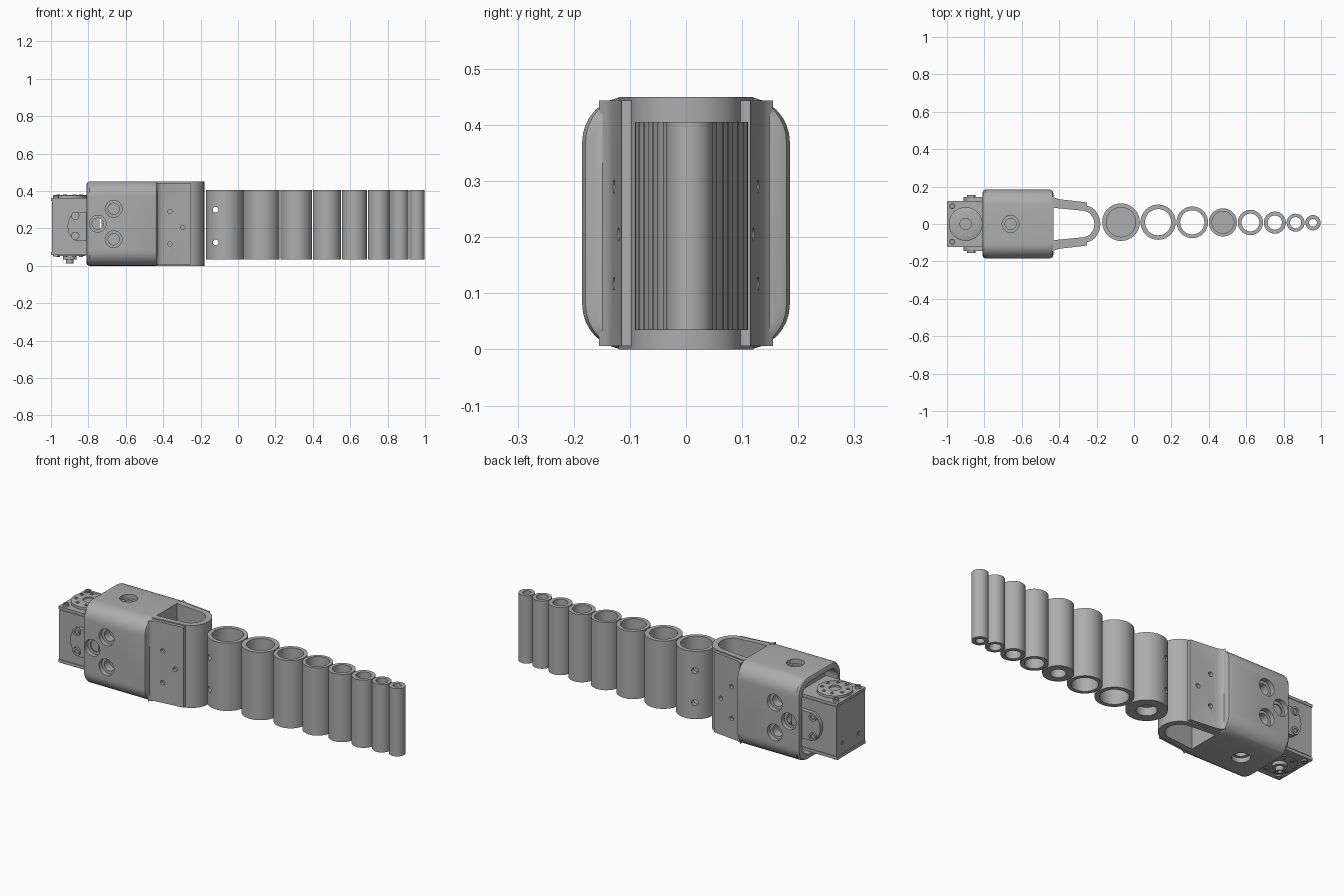
import bpy, bmesh
from math import sin, cos, pi, radians
from mathutils import Matrix, Vector

if "Cube" in bpy.data.objects:
    bpy.data.objects.remove(bpy.data.objects["Cube"])

grey = bpy.data.materials.new("machined grey")
grey.use_nodes = True
COLOUR = (0.42, 0.42, 0.42, 1)
grey.diffuse_color = COLOUR
grey.node_tree.nodes["Principled BSDF"].inputs["Base Color"].default_value = COLOUR


def finish(name, bm):
    bmesh.ops.recalc_face_normals(bm, faces=bm.faces)
    mesh = bpy.data.meshes.new(name)
    bm.to_mesh(mesh)
    bm.free()
    mesh.materials.append(grey)
    ob = bpy.data.objects.new(name, mesh)
    bpy.context.collection.objects.link(ob)
    return ob


def loft(name, rings):
    """Skin a row of matching closed rings and cap both ends."""
    bm = bmesh.new()
    rows = [[bm.verts.new(p) for p in ring] for ring in rings]
    n = len(rows[0])
    for a, b in zip(rows, rows[1:]):
        for i in range(n):
            j = (i + 1) % n
            bm.faces.new((a[i], a[j], b[j], b[i]))
    bm.faces.new(rows[0])
    bm.faces.new(rows[-1])
    return finish(name, bm)


def prism_z(name, pts, z0, z1):
    return loft(name, [[(x, y, z) for x, y in pts] for z in (z0, z1)])


def prism_y(name, pts, y0, y1):
    return loft(name, [[(x, y, z) for x, z in pts] for y in (y0, y1)])


def box(name, x0, x1, y0, y1, z0, z1):
    return prism_z(name, [(x0, y0), (x1, y0), (x1, y1), (x0, y1)], z0, z1)


def turned(name, profile, centre, axis=(0, 0, 1), n=32):
    """Solid of revolution from (radius, height) pairs along an axis."""
    rot = Vector((0, 0, 1)).rotation_difference(Vector(axis)).to_matrix()
    c = Vector(centre)
    return loft(name, [[c + rot @ Vector((r * cos(2 * pi * i / n), r * sin(2 * pi * i / n), h))
                        for i in range(n)] for r, h in profile])


def cut(target, cutters):
    for c in cutters:
        c.hide_render = True
        mod = target.modifiers.new("cut", "BOOLEAN")
        mod.operation, mod.solver, mod.object = "DIFFERENCE", "EXACT", c
        bpy.context.view_layer.objects.active = target
        bpy.ops.object.modifier_apply(modifier=mod.name)
        bpy.data.objects.remove(c)


def section(x, inset_y, inset_z, hy=0.185, hz=0.225, r=0.08):
    """Rounded rectangle across the housing."""
    ring = []
    for k, (sy, sz) in enumerate(((1, 1), (-1, 1), (-1, -1), (1, -1))):
        for i in range(9):
            a = (k + i / 8) * pi / 2
            y = sy * (hy - r) + r * cos(a)
            z = sz * (hz - r) + r * sin(a)
            ring.append((x, y * (1 - inset_y / hy), 0.225 + z * (1 - inset_z / hz)))
    return ring


# Housing: rounded shell, hollow at the motor end
housing = loft("housing", [section(*s) for s in (
    (-0.81, 0.018, 0.012), (-0.806, 0.007, 0.005), (-0.795, 0, 0),
    (-0.45, 0, 0), (-0.437, 0.006, 0), (-0.43, 0.022, 0))])
cutters = [loft("motor_cavity", [section(x, 0.03, 0.03) for x in (-0.9, -0.73)])]

# Stepped bolt holes on both sides, the top and the bottom
bore = ((0.045, 0.02), (0.045, -0.025), (0.03, -0.025), (0.03, -0.07))
for s in (-1, 1):
    for x, z in ((-0.665, 0.305), (-0.75, 0.225), (-0.665, 0.142)):
        cutters.append(turned("bolt_hole", bore, (x, s * 0.185, z), (0, s, 0)))
    cutters.append(turned("bolt_hole", bore, (-0.66, 0, 0.225 + s * 0.225), (0, 0, s)))
cut(housing, cutters)

# U-shaped nose, open from top to bottom
def u_curve(x_root, y_root, x_arc, y_arc, depth):
    arc = [(x_arc + depth * sin(a), y_arc * cos(a)) for a in (pi * i / 24 for i in range(25))]
    return [(x_root, y_root)] + arc + [(x_root, -y_root)]

outer = u_curve(-0.435, 0.12, -0.27, 0.1, 0.09)
inner = u_curve(-0.435, 0.087, -0.28, 0.072, 0.068)
prism_z("nose", outer + inner[::-1], 0, 0.45)

# Side pads with a small fillet against the housing and three pin holes
for s in (-1, 1):
    pad = prism_z("side_pad", [(x, s * y) for x, y in (
        (-0.435, 0.09), (-0.435, 0.155), (-0.425, 0.142), (-0.405, 0.133),
        (-0.25, 0.115), (-0.25, 0.085))], 0.006, 0.444)
    cut(pad, [turned("pin_hole", ((0.012, 0.03), (0.012, -0.03)), (x, s * 0.125, z), (0, s, 0), 16)
              for x, z in ((-0.365, 0.29), (-0.295, 0.205), (-0.365, 0.117))])

# Row of shrinking tubes; two have a thick floor with a blind hole below
Z0, Z1 = 0.035, 0.405
edges = (-0.172, 0.033, 0.225, 0.398, 0.553, 0.692, 0.814, 0.914, 1.0)
walls = (0.022, 0.024, 0.02, 0.017, 0.02, 0.021, 0.018, 0.02)
for i, wall in enumerate(walls):
    r = (edges[i + 1] - edges[i]) / 2 - 0.002
    centre = ((edges[i] + edges[i + 1]) / 2, 0.01 - 0.0005 * i, 0)
    tube = turned("tube_%d" % (i + 1), ((r, Z0), (r, Z1)), centre, n=48)
    q = r - wall
    if i in (0, 3):
        cutters = [turned("bore", ((q, Z0 + 0.07), (q, Z1 + 0.1)), centre, n=48),
                   turned("blind_hole", ((r * 0.5, Z0 - 0.1), (r * 0.5, Z0 + 0.045)), centre)]
    else:
        cutters = [turned("bore", ((q, Z0 - 0.1), (q, Z1 + 0.1)), centre, n=48)]
    if i == 0:
        cutters += [turned("cross_hole", ((0.015, -0.2), (0.015, 0.2)), (-0.12, 0, z), (0, 1, 0), 20)
                    for z in (0.3, 0.125)]
    cut(tube, cutters)

# Motor body with caps and end holes
motor = box("motor_body", -0.995, -0.74, -0.122, 0.122, 0.075, 0.345)
cut(motor, [turned("end_hole", ((0.01, -0.02), (0.01, 0.03)), (-0.995, y, z), (-1, 0, 0), 16)
            for y, z in ((-0.07, 0.13), (0.07, 0.13))])
box("motor_top_cap", -1.0, -0.76, -0.122, 0.122, 0.347, 0.362)
box("motor_bottom_cap", -1.0, -0.76, -0.122, 0.122, 0.057, 0.073)
box("motor_core", -0.99, -0.77, -0.117, 0.117, 0.065, 0.355)

# Screw with a hollow head
def screw(name, centre, axis, r, h):
    turned(name, ((r, -0.005), (r, h), (r * 0.55, h), (r * 0.55, h * 0.2)), centre, axis, 16)

# Round drive plates above and below
HX = -0.9
turned("top_horn", ((0.09, 0.355), (0.09, 0.376), (0.084, 0.379), (0.03, 0.379), (0.03, 0.37)),
       (HX, 0, 0), n=40)
turned("bottom_horn", ((0.085, 0.07), (0.085, 0.052)), (HX, 0, 0), n=40)
turned("bottom_shaft", ((0.036, 0.06), (0.036, 0.035), (0.02, 0.035), (0.02, 0.012),
                        (0.011, 0.012), (0.011, 0.025)), (HX, 0, 0))
for i in range(8):
    a = pi * i / 4 + pi / 8
    x, y = HX + 0.066 * cos(a), 0.066 * sin(a)
    screw("top_horn_screw", (x, y, 0.378), (0, 0, 1), 0.01, 0.004)
    screw("bottom_horn_screw", (x, y, 0.052), (0, 0, -1), 0.01, 0.004)
for s in (-1, 1):
    screw("corner_screw", (-0.972, s * 0.095, 0.362), (0, 0, 1), 0.016, 0.012)
    screw("corner_screw", (-0.972, s * 0.095, 0.057), (0, 0, -1), 0.016, 0.008)

# Side brackets joining motor and housing
lobe = ((-0.74, 0.285), (-0.865, 0.285), (-0.89, 0.272), (-0.907, 0.245), (-0.912, 0.212),
        (-0.907, 0.18), (-0.89, 0.15), (-0.865, 0.132), (-0.74, 0.132))
for s in (-1, 1):
    prism_y("side_bracket", lobe, s * 0.115, s * 0.145)
    for z in (0.267, 0.16):
        screw("bracket_screw", (-0.87, s * 0.145, z), (0, s, 0), 0.022, 0.009)

# Smooth the round faces, keep the edges crisp
bpy.ops.object.select_all(action="DESELECT")
for ob in bpy.context.scene.objects:
    if ob.type == "MESH":
        ob.select_set(True)
        bpy.context.view_layer.objects.active = ob
bpy.ops.object.shade_smooth_by_angle(angle=radians(30))
